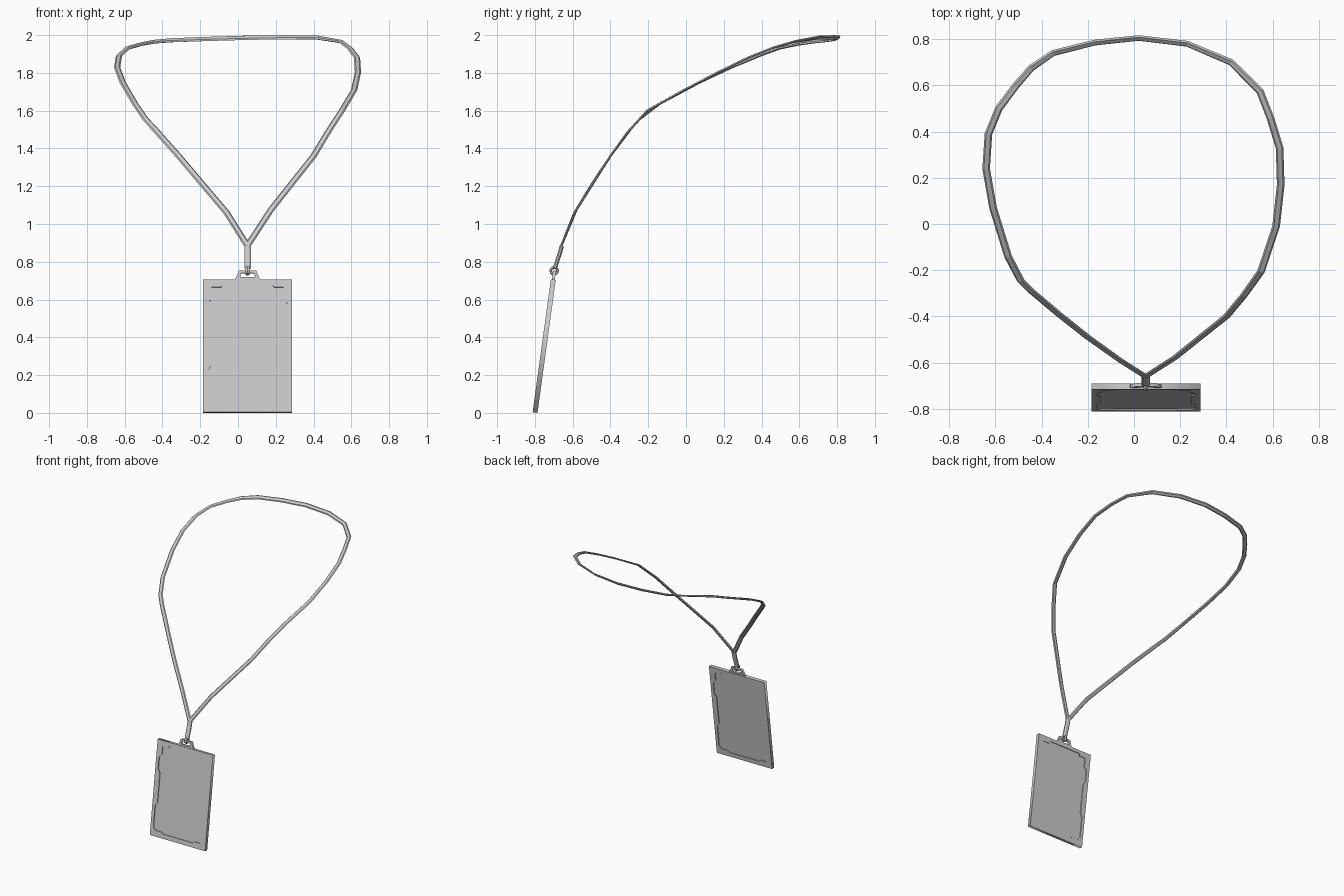
import bpy, bmesh, math
from mathutils import Vector, Matrix

if "Cube" in bpy.data.objects:
    bpy.data.objects.remove(bpy.data.objects["Cube"])

CX = 0.051                      # badge centre line
TILT = math.radians(7.8)
BADGE = (Matrix.Translation((CX, -0.799, 0.0018))
         @ Matrix.Rotation(math.pi / 2 - TILT, 4, 'X'))


def mirrored(half):
    """Close a right-hand half outline by mirroring it in x."""
    return half + [(-x, y) for x, y in reversed(half)]


def plate(name, outlines, thick):
    """Flat plate in the tilted badge plane; further outlines are holes."""
    cu = bpy.data.curves.new(name, 'CURVE')
    cu.dimensions, cu.fill_mode, cu.extrude = '2D', 'BOTH', thick / 2
    for pts in outlines:
        sp = cu.splines.new('POLY')
        sp.points.add(len(pts) - 1)
        for p, (x, y) in zip(sp.points, pts):
            p.co = (x, y, 0, 1)
        sp.use_cyclic_u = True
    ob = bpy.data.objects.new(name, cu)
    bpy.context.collection.objects.link(ob)
    ob.matrix_world = BADGE
    bpy.ops.object.select_all(action='DESELECT')
    ob.select_set(True)
    bpy.context.view_layer.objects.active = ob
    bpy.ops.object.convert(target='MESH')
    return ob


def sweep(name, path, sides, section):
    """Skin a cross-section along a path; sides gives the width normal hint."""
    bm = bmesh.new()
    rings = []
    for i, p in enumerate(path):
        a, b = path[max(i - 1, 0)], path[min(i + 1, len(path) - 1)]
        t = (b - a).normalized()
        w = t.cross(sides[i]).normalized()
        n = w.cross(t)
        rings.append([bm.verts.new(p + w * u + n * v) for u, v in section])
    k = len(section)
    for r, s in zip(rings, rings[1:]):
        for j in range(k):
            bm.faces.new((r[j], r[(j + 1) % k], s[(j + 1) % k], s[j]))
    bm.faces.new(rings[0][::-1])
    bm.faces.new(rings[-1])
    bmesh.ops.recalc_face_normals(bm, faces=bm.faces)
    me = bpy.data.meshes.new(name)
    bm.to_mesh(me)
    bm.free()
    ob = bpy.data.objects.new(name, me)
    bpy.context.collection.objects.link(ob)
    return ob


# Badge holder: frame with a notched window, recessed card inside
window = mirrored([(0.13, 0.686), (0.14, 0.668), (0.19, 0.668), (0.19, 0.605),
                   (0.212, 0.58), (0.212, 0.495), (0.195, 0.47), (0.195, 0.25),
                   (0.212, 0.225), (0.212, 0.065), (0.19, 0.045),
                   (0.14, 0.045), (0.13, 0.033)])
plate("badge_frame", [mirrored([(0.236, 0), (0.236, 0.71)]), window], 0.026)
plate("badge_card", [mirrored([(0.225, 0.02), (0.225, 0.698)])], 0.013)

# Hanging tab with slot
plate("hanging_tab", [mirrored([(0.072, 0.705), (0.06, 0.722), (0.046, 0.758)]),
                      mirrored([(0.04, 0.722), (0.034, 0.744)])], 0.016)

# Hook ring through the tab slot
bpy.ops.mesh.primitive_torus_add(major_segments=12, minor_segments=6,
                                 major_radius=0.018, minor_radius=0.007,
                                 location=(CX, -0.698, 0.752),
                                 rotation=(0, math.pi / 2, 0))
ring = bpy.context.object
ring.name = "hook_ring"
ring.scale.z = 1.7

# Clip body joining ring and strap
octagon = [(0.019 * math.cos(math.radians(22.5 + 45 * i)),
            0.012 * math.sin(math.radians(22.5 + 45 * i))) for i in range(8)]
clip = [Vector((CX, -0.693, 0.765)), Vector((CX, -0.688, 0.785)),
        Vector((CX, -0.665, 0.855)), Vector((CX, -0.658, 0.885))]
sweep("clip", clip, [Vector((0, -1, 0.3))] * 4, octagon)

# Neck strap: plan points, height read from the side profile
profile = [(-0.75, 0.70), (-0.66, 0.885), (-0.59, 1.06), (-0.49, 1.225),
           (-0.40, 1.36), (-0.31, 1.485), (-0.205, 1.60), (0, 1.715),
           (0.17, 1.80), (0.33, 1.875), (0.5, 1.94), (0.6, 1.962),
           (0.7, 1.978), (0.81, 1.985), (0.9, 1.985)]


def height(y):
    for (y0, z0), (y1, z1) in zip(profile, profile[1:]):
        if y <= y1:
            return z0 + (z1 - z0) * (y - y0) / (y1 - y0)
    return profile[-1][1]


plan = [(0.05, -0.66), (0.175, -0.58), (0.40, -0.40), (0.475, -0.31),
        (0.55, -0.205), (0.615, -0.01), (0.635, 0.17), (0.63, 0.33),
        (0.59, 0.46), (0.545, 0.575), (0.42, 0.70), (0.23, 0.78),
        (0.02, 0.805), (-0.17, 0.785), (-0.35, 0.74), (-0.445, 0.675),
        (-0.51, 0.60), (-0.585, 0.50), (-0.63, 0.39), (-0.64, 0.24),
        (-0.61, 0.07), (-0.545, -0.14), (-0.49, -0.245), (-0.445, -0.29),
        (-0.32, -0.395), (-0.2, -0.49), (-0.06, -0.59), (0.05, -0.66)]
path = [Vector((x, y, height(y) + 0.03 * x * max(y, 0))) for x, y in plan]
normals = [Vector((0, -(height(y + 0.08) - height(y - 0.08)) / 0.16, 1))
           for x, y in plan]
# the band twists a little around the back of the neck
for (x, y), n in zip(plan, normals):
    n.y -= 0.9 * max(0, y - 0.5) / 0.3
W, T = 0.0165, 0.006
strap_section = [(W, 0), (W * 0.6, T), (-W * 0.6, T),
                 (-W, 0), (-W * 0.6, -T), (W * 0.6, -T)]
sweep("neck_strap", path, normals, strap_section)
